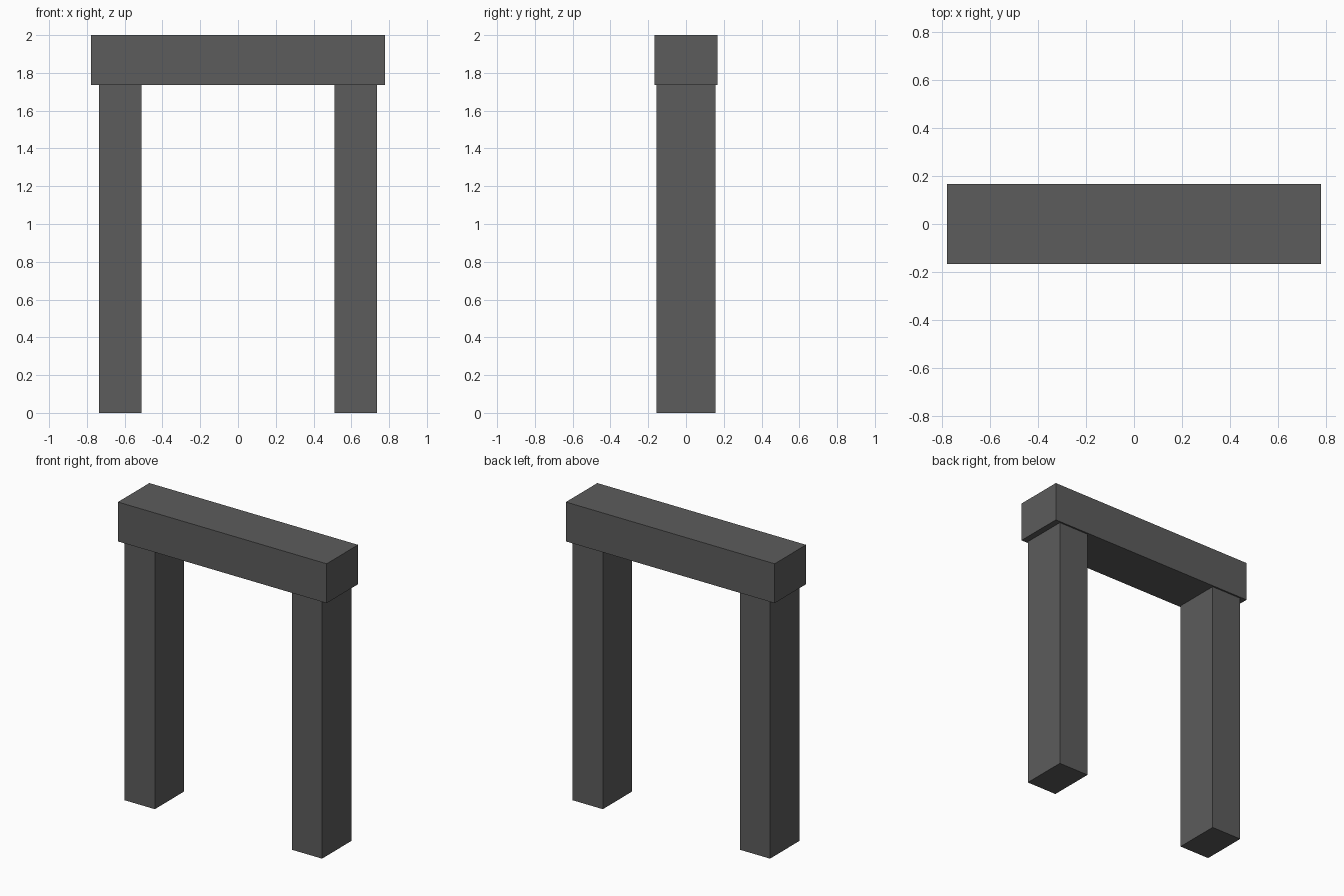
import bpy

if "Cube" in bpy.data.objects:
    bpy.data.objects.remove(bpy.data.objects["Cube"])

# One dark grey stone colour
stone = bpy.data.materials.new("dark grey stone")
stone.diffuse_color = (0.107, 0.107, 0.107, 1.0)
stone.use_nodes = True
stone.node_tree.nodes["Principled BSDF"].inputs["Base Color"].default_value = stone.diffuse_color


def block(name, low, high):
    """Box spanning two opposite corners."""
    centre = [(a + b) / 2 for a, b in zip(low, high)]
    bpy.ops.mesh.primitive_cube_add(size=1, location=centre)
    obj = bpy.context.object
    obj.name = name
    obj.scale = [b - a for a, b in zip(low, high)]
    bpy.ops.object.transform_apply(location=False, rotation=False, scale=True)
    obj.data.materials.append(stone)
    return obj


BEAM_BOTTOM = 1.735

# Lintel across the top, slightly proud of the posts on every side
block("lintel", (-0.777, -0.167, BEAM_BOTTOM), (0.777, 0.167, 2.0))

# Two matching posts
for name, side in (("left_post", -1), ("right_post", 1)):
    inner, outer = sorted((side * 0.51, side * 0.735))
    block(name, (inner, -0.156, 0.0), (outer, 0.156, BEAM_BOTTOM))
